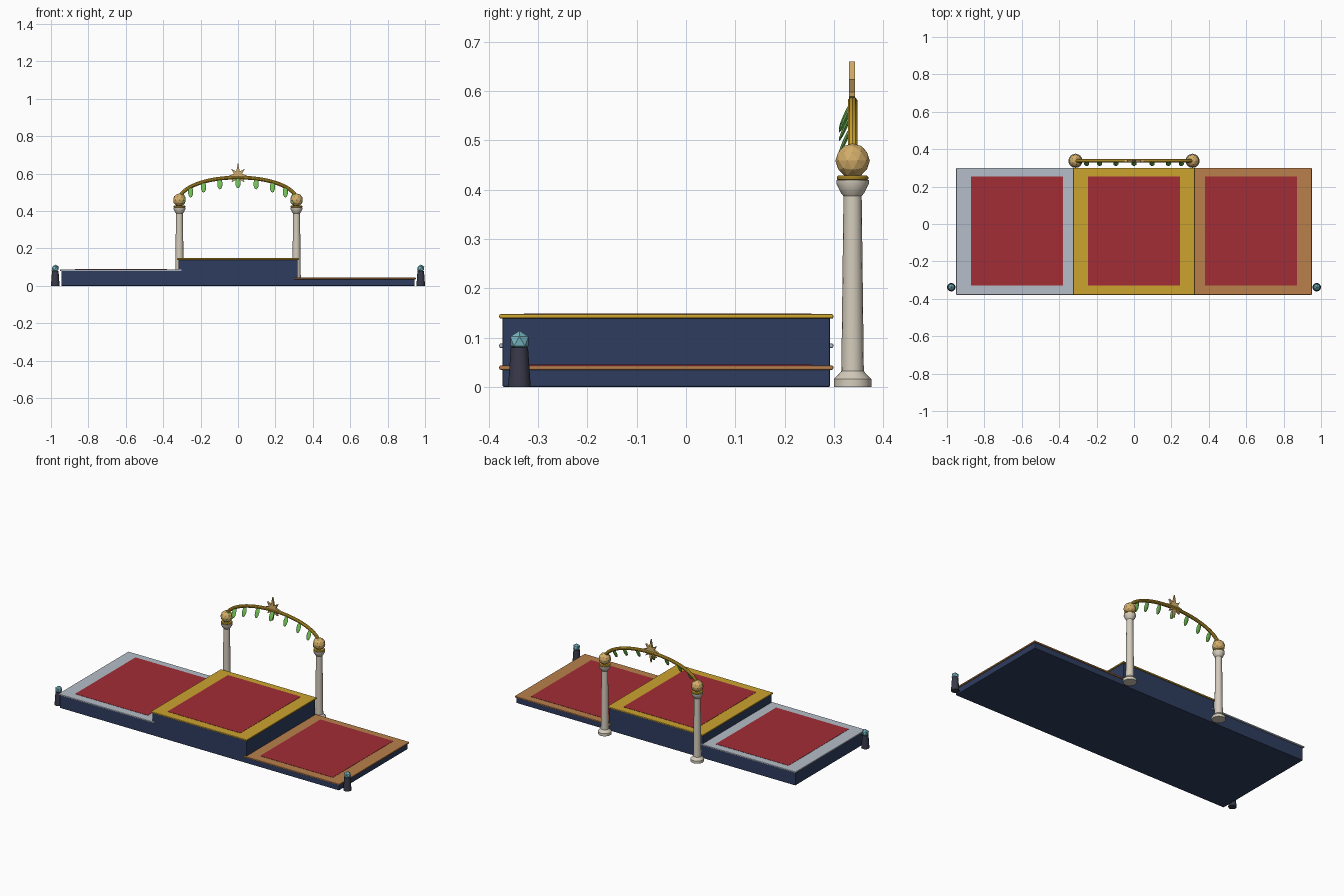
import bpy, bmesh
from math import sin, cos, pi, radians
from mathutils import Matrix, Vector

cube = bpy.data.objects.get("Cube")
if cube:
    bpy.data.objects.remove(cube, do_unlink=True)


def material(name, r, g, b):
    lin = [((c / 255 + 0.055) / 1.055) ** 2.4 for c in (r, g, b)] + [1]
    m = bpy.data.materials.new(name)
    m.use_nodes = True
    m.diffuse_color = lin
    m.node_tree.nodes["Principled BSDF"].inputs["Base Color"].default_value = lin
    return m


red = material("red carpet", 162, 45, 54)
navy = material("navy", 46, 60, 94)
gold = material("gold", 204, 164, 48)
silver = material("silver", 182, 190, 200)
bronze = material("bronze", 186, 128, 76)
stone = material("pale stone", 212, 204, 188)
tan = material("light brass", 212, 174, 106)
green = material("leaf green", 112, 190, 84)
aqua = material("aqua crystal", 122, 186, 198)
dark = material("dark slate", 56, 58, 74)


def finish(name, bm, mat, smooth=False):
    bmesh.ops.recalc_face_normals(bm, faces=bm.faces[:])
    me = bpy.data.meshes.new(name)
    bm.to_mesh(me)
    bm.free()
    me.materials.append(mat)
    ob = bpy.data.objects.new(name, me)
    bpy.context.collection.objects.link(ob)
    if smooth:
        bpy.ops.object.select_all(action="DESELECT")
        ob.select_set(True)
        bpy.context.view_layer.objects.active = ob
        bpy.ops.object.shade_smooth_by_angle(angle=radians(35))
    return ob


def box(name, mat, x, y, z0, z1, width, depth, bevel=0.0):
    bm = bmesh.new()
    size = Matrix.Diagonal((width, depth, z1 - z0, 1))
    bmesh.ops.create_cube(bm, size=1, matrix=Matrix.Translation((x, y, (z0 + z1) / 2)) @ size)
    ob = finish(name, bm, mat)
    if bevel:
        mod = ob.modifiers.new("soft edges", "BEVEL")
        mod.width, mod.segments = bevel, 2
    return ob


def lathe(name, mat, x, y, profile, sides=16):
    bm = bmesh.new()
    rings = [[bm.verts.new((x + r * cos(2 * pi * i / sides), y + r * sin(2 * pi * i / sides), z))
              for i in range(sides)] for r, z in profile]
    for a, b in zip(rings, rings[1:]):
        for i in range(sides):
            j = (i + 1) % sides
            bm.faces.new((a[i], a[j], b[j], b[i]))
    bm.faces.new(rings[0])
    bm.faces.new(rings[-1])
    return finish(name, bm, mat, smooth=True)


def ball(name, mat, pos, radius, level):
    bm = bmesh.new()
    bmesh.ops.create_icosphere(bm, subdivisions=level, radius=radius, matrix=Matrix.Translation(pos))
    return finish(name, bm, mat)


# Three podium steps: body, coloured rim slab, carpet
STEP_Y = -0.04
for label, x, top, rim in (("second", -0.626, 0.088, silver), ("first", 0, 0.1475, gold),
                           ("third", 0.626, 0.0435, bronze)):
    box(label + "_step_body", navy, x, STEP_Y, 0, top - 0.007, 0.637, 0.665, 0.003)
    box(label + "_step_rim", rim, x, STEP_Y, top - 0.009, top, 0.65, 0.678, 0.003)
    box(label + "_step_carpet", red, x, STEP_Y + 0.003, top - 0.002, top + 0.0015, 0.492, 0.583)

# Columns with collars and faceted balls; crystal posts at the front corners
COL_X, COL_Y, ARCH_Z, RISE = 0.313, 0.338, 0.459, 0.12
column = [(0.038, 0), (0.038, 0.016), (0.027, 0.027), (0.0228, 0.032), (0.0185, 0.387),
          (0.024, 0.394), (0.033, 0.412), (0.033, 0.42)]
collar = [(0.029, 0.419), (0.032, 0.422), (0.032, 0.426), (0.029, 0.429)]
for label, s in (("left", 1), ("right", -1)):
    lathe(label + "_column", stone, s * COL_X, COL_Y, column)
    lathe(label + "_column_collar", gold, s * COL_X, COL_Y, collar)
    ball(label + "_column_ball", tan, (s * COL_X, COL_Y, ARCH_Z), 0.035, 2)
    lathe(label + "_corner_post", dark, s * 0.977, -0.338, [(0.023, 0), (0.0175, 0.08)], 12)
    ball(label + "_corner_crystal", aqua, (s * 0.977, -0.338, 0.0925), 0.0215, 1)


# Elliptical arch tube
def arch_point(angle):
    return Vector((-COL_X * cos(angle), COL_Y, ARCH_Z + RISE * sin(angle)))


bm = bmesh.new()
STEPS, SIDES, TUBE = 40, 10, 0.01
rings = []
for k in range(STEPS + 1):
    t = pi * k / STEPS
    normal = Vector((-RISE * cos(t), 0, COL_X * sin(t))).normalized()
    rings.append([bm.verts.new(arch_point(t) + TUBE * (normal * cos(2 * pi * i / SIDES)
                  + Vector((0, 1, 0)) * sin(2 * pi * i / SIDES))) for i in range(SIDES)])
for a, b in zip(rings, rings[1:]):
    for i in range(SIDES):
        j = (i + 1) % SIDES
        bm.faces.new((a[i], a[j], b[j], b[i]))
finish("arch", bm, gold, smooth=True)

# Hanging leaves, tilted forward at the tip
for k in range(1, 10):
    p = arch_point(pi * k / 10) + Vector((0, -0.015, -0.029))
    bm = bmesh.new()
    place = Matrix.Translation(p) @ Matrix.Rotation(radians(-24), 4, "X")
    bmesh.ops.create_uvsphere(bm, u_segments=8, v_segments=6, radius=1,
                              matrix=place @ Matrix.Diagonal((0.014, 0.004, 0.031, 1)))
    finish("leaf_%d" % k, bm, green, smooth=True)

# Eight-pointed star at the crown
bm = bmesh.new()
outline = []
for i in range(16):
    r = 0.024 if i % 2 else (0.071 if i % 4 == 0 and i % 8 == 0 else 0.05)
    a = 2 * pi * i / 16
    outline.append(bm.verts.new((r * sin(a), COL_Y - 0.007, 0.589 + r * cos(a))))
face = bm.faces.new(outline)
new = bmesh.ops.extrude_face_region(bm, geom=[face])["geom"]
bmesh.ops.translate(bm, vec=(0, 0.012, 0), verts=[v for v in new if isinstance(v, bmesh.types.BMVert)])
finish("crown_star", bm, tan)
